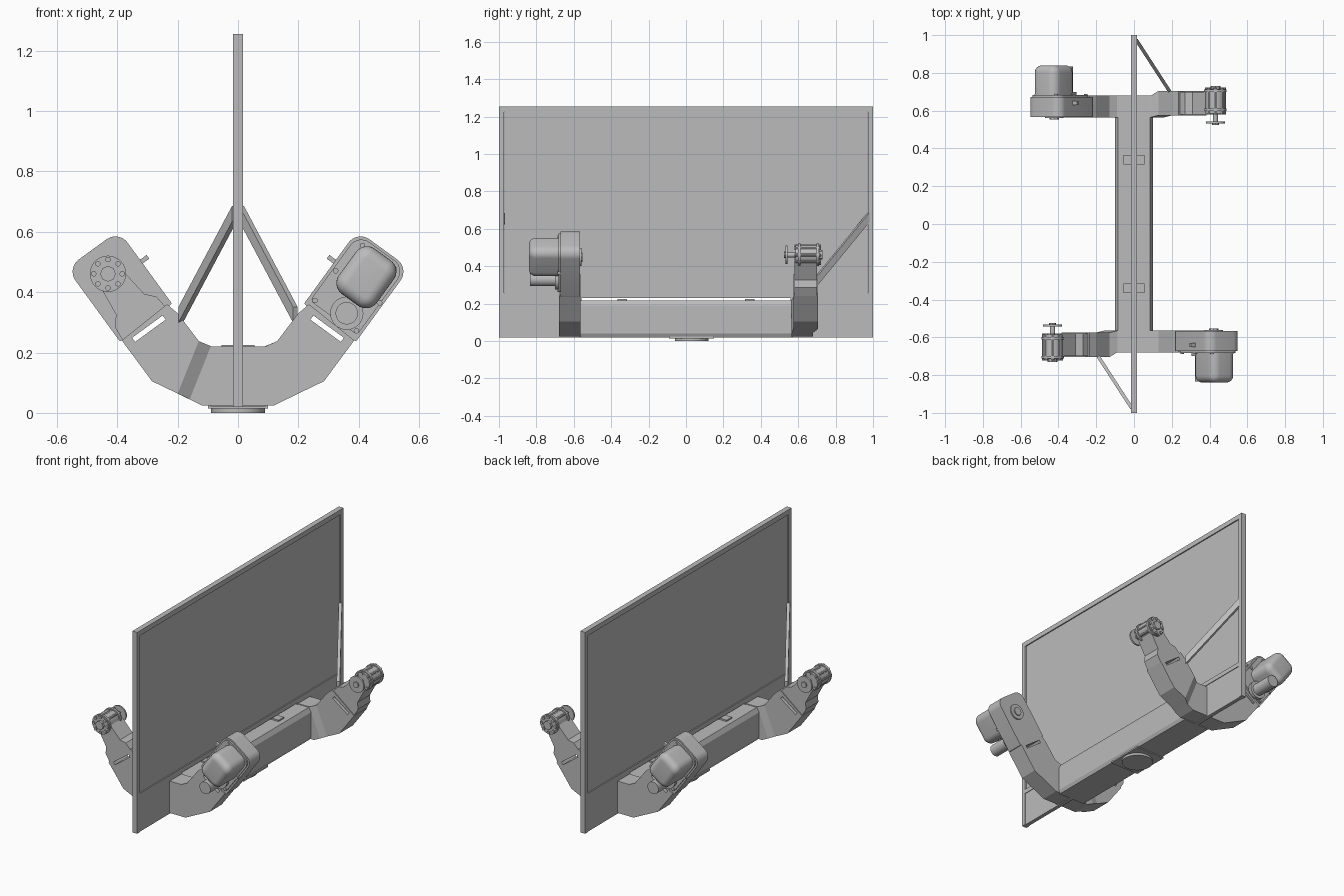
import bpy, bmesh, math
from mathutils import Vector, Matrix

if "Cube" in bpy.data.objects:
    bpy.data.objects.remove(bpy.data.objects["Cube"])

grey = bpy.data.materials.new("machine grey")
grey.use_nodes = True
COLOUR = (0.5, 0.5, 0.5, 1)
grey.diffuse_color = COLOUR
grey.node_tree.nodes["Principled BSDF"].inputs["Base Color"].default_value = COLOUR

U, V, O = Vector((0.59, 0.81)), Vector((-0.81, 0.59)), Vector((0.31, 0.295))


def arm_point(u, v, side):
    """Position along and across an arm, as x and z."""
    p = O + U * u + V * v
    return (p.x * side, p.y)


def finish(name, bm):
    bmesh.ops.recalc_face_normals(bm, faces=bm.faces)
    mesh = bpy.data.meshes.new(name)
    bm.to_mesh(mesh)
    bm.free()
    mesh.materials.append(grey)
    ob = bpy.data.objects.new(name, mesh)
    bpy.context.collection.objects.link(ob)
    return ob


def apply(ob, kind, **settings):
    bpy.context.view_layer.objects.active = ob
    mod = ob.modifiers.new(kind, kind)
    for key, value in settings.items():
        setattr(mod, key, value)
    bpy.ops.object.modifier_apply(modifier=mod.name)


def smooth(ob):
    bpy.ops.object.select_all(action="DESELECT")
    ob.select_set(True)
    bpy.context.view_layer.objects.active = ob
    bpy.ops.object.shade_smooth_by_angle(angle=math.radians(35))


def prism(name, points, y0, y1):
    """Extrude an x-z outline along y."""
    bm = bmesh.new()
    ends = [[bm.verts.new((x, y, z)) for x, z in points] for y in (y0, y1)]
    for e in ends:
        bm.faces.new(e)
    n = len(points)
    for i in range(n):
        j = (i + 1) % n
        bm.faces.new((ends[0][i], ends[0][j], ends[1][j], ends[1][i]))
    return finish(name, bm)


def box(name, lo, hi):
    return prism(name, [(lo[0], lo[2]), (hi[0], lo[2]), (hi[0], hi[2]), (lo[0], hi[2])], lo[1], hi[1])


def disc(name, x, z, r, y0, y1, sides=32):
    ring = [(x + r * math.cos(math.tau * i / sides), z + r * math.sin(math.tau * i / sides)) for i in range(sides)]
    ob = prism(name, ring, y0, y1)
    smooth(ob)
    return ob


def rounded(u0, u1, v0, v1, r, side, base_r=None):
    """Rounded rectangle in arm coordinates; base_r rounds the lower corners."""
    out = []
    for k, (u, v) in enumerate([(u1, v1), (u0, v1), (u0, v0), (u1, v0)]):
        c = r if k in (0, 3) or base_r is None else base_r
        cu, cv = u + (c if u == u0 else -c), v + (c if v == v0 else -c)
        for i in range(9):
            a = (k + i / 8) * math.pi / 2
            out.append(arm_point(cu + c * math.cos(a), cv + c * math.sin(a), side))
    return out


# Display panel: recessed sheet, border frame, foot plates
box("display_sheet", (-0.009, -0.97, 0.24), (0.009, 0.97, 1.23))
for s, side in ((-1, "front"), (1, "rear")):
    a, b = sorted((s * 0.972, s))
    box(side + "_frame_post", (-0.016, a, 0.02), (0.016, b, 1.255))
    a, b = sorted((s * 0.56, s * 0.972))
    box(side + "_foot_plate", (-0.012, a, 0.02), (0.012, b, 0.23))
for name, z0, z1 in (("top_rail", 1.225, 1.255), ("bottom_rail", 0.23, 0.257)):
    box(name, (-0.016, -0.972, z0), (0.016, 0.972, z1))

# Central beam with clips and the base mount
half = [(0.09, 0.02), (0.1, 0.04), (0.1, 0.19), (0.085, 0.216)]
prism("central_beam", half + [(-x, z) for x, z in reversed(half)], -0.57, 0.57)
for y in (-0.34, 0.34):
    box("beam_clip", (-0.055, y - 0.025, 0.21), (0.055, y + 0.025, 0.225))
box("base_plate", (-0.1, -0.09, 0.014), (0.1, 0.15, 0.024))
bm = bmesh.new()
bmesh.ops.create_cone(bm, cap_ends=True, segments=40, radius1=0.09, radius2=0.09, depth=0.016,
                      matrix=Matrix.Translation((0, 0.03, 0.008)))
smooth(finish("base_disc", bm))

# Everything below is made at the front, then turned half round for the rear
before = set(bpy.data.objects)

# Cradle: box section swept through inner and outer points, stepping forward on one side
wide, slim = (-0.705, -0.575), (-0.68, -0.565)
sections = [((0.235, 0.36), (0.385, 0.24), slim), ((0.2, 0.33), (0.285, 0.105), slim),
            ((0.13, 0.238), (0.2, 0.064), slim), ((0.09, 0.22), (0.12, 0.025), slim),
            ((-0.085, 0.22), (-0.12, 0.025), slim), ((-0.09, 0.221), (-0.16, 0.045), slim),
            ((-0.13, 0.238), (-0.2, 0.064), wide), ((-0.2, 0.33), (-0.285, 0.105), wide),
            ((-0.235, 0.36), (-0.385, 0.24), wide)]
bm = bmesh.new()
rings = []
for inner, outer, ys in sections:
    rings.append([bm.verts.new((p[0], y, p[1])) for p, y in
                  ((inner, ys[0]), (inner, ys[1]), (outer, ys[1]), (outer, ys[0]))])
for a, b in zip(rings, rings[1:]):
    for i in range(4):
        j = (i + 1) % 4
        bm.faces.new((a[i], a[j], b[j], b[i]))
bm.faces.new(rings[0])
bm.faces.new(rings[-1])
cradle = finish("front_cradle", bm)

# Slots through both cradle ends
for s in (-1, 1):
    slot = [arm_point(u, v, s) for u, v in ((-0.03, -0.06), (-0.03, 0.065), (-0.013, 0.065), (-0.013, -0.06))]
    cutter = prism("slot_cutter", slot, -0.8, -0.5)
    apply(cradle, "BOOLEAN", object=cutter, operation="DIFFERENCE", solver="EXACT")
    bpy.data.objects.remove(cutter)

# Drive housing with cover, motor and gear cap
smooth(prism("drive_housing", rounded(0, 0.3, -0.1, 0.113, 0.05, 1, 0.006), -0.672, -0.567))
smooth(prism("housing_cover", rounded(0.02, 0.292, -0.09, 0.103, 0.045, 1, 0.015), -0.682, -0.67))
motor = prism("drive_motor", rounded(0.1, 0.285, -0.08, 0.075, 0.045, 1), -0.84, -0.68)
bm = bmesh.new()
bm.from_mesh(motor.data)
rim = [e for e in bm.edges if all(v.co.y < -0.83 for v in e.verts)]
bmesh.ops.bevel(bm, geom=rim, offset=0.038, segments=6, profile=0.5, affect="EDGES")
bm.to_mesh(motor.data)
bm.free()
smooth(motor)
x, z = arm_point(0.058, -0.02, 1)
disc("gear_cap", x, z, 0.055, -0.7, -0.68)
disc("gear_motor", x, z, 0.037, -0.835, -0.69)
for u, v in ((0.03, -0.08), (0.03, 0.09), (0.15, 0.092), (0.15, -0.088), (0.27, 0.07), (0.27, -0.06)):
    x, z = arm_point(u, v, 1)
    disc("cover_screw", x, z, 0.009, -0.688, -0.67, 12)
x, z = arm_point(0.19, 0, 1)
disc("housing_rotor", x, z, 0.048, -0.57, -0.56)
disc("housing_rotor_hub", x, z, 0.026, -0.563, -0.553, 8)
prism("housing_peg", [arm_point(u, v, 1) for u, v in ((0.165, 0.11), (0.165, 0.14), (0.18, 0.14), (0.18, 0.11))],
      -0.65, -0.63)

# Slim neck on the other side
shape = [(0, -0.09), (0.05, -0.085), (0.08, -0.058), (0.19, -0.045)]
outline = shape + [(u, -v) for u, v in reversed(shape)]
prism("slim_neck", [arm_point(u, v, -1) for u, v in outline], -0.7, -0.58)

# Round head with flanges, bolts and a hand wheel facing inward
x, z = arm_point(0.205, 0, -1)
disc("head_barrel", x, z, 0.052, -0.715, -0.585)
for y in (-0.705, -0.605):
    disc("head_flange", x, z, 0.06, y - 0.007, y + 0.007)
disc("head_hub", x, z, 0.026, -0.73, -0.71, 8)
for i in range(8):
    a = math.tau * i / 8
    disc("head_bolt", x + 0.047 * math.cos(a), z + 0.047 * math.sin(a), 0.009, -0.722, -0.58, 10)
disc("wheel_shaft", x, z, 0.014, -0.59, -0.535, 16)
disc("hand_wheel", x, z, 0.05, -0.542, -0.532)
disc("wheel_nut", x, z, 0.018, -0.534, -0.524, 8)

# Diagonal brace from the cradle to the frame post
start, end = Vector((-0.19, -0.7, 0.325)), Vector((-0.012, -0.975, 0.66))
across = Vector((0, 0, 0.026))
thick = (end - start).cross(across).normalized() * 0.009
bm = bmesh.new()
ends = [[bm.verts.new(p + across * a + thick * b) for a, b in ((-1, -1), (1, -1), (1, 1), (-1, 1))]
        for p in (start, end)]
for e in ends:
    bm.faces.new(e)
for i in range(4):
    j = (i + 1) % 4
    bm.faces.new((ends[0][i], ends[0][j], ends[1][j], ends[1][i]))
finish("front_brace", bm)

# Rear copies
for ob in set(bpy.data.objects) - before:
    twin = ob.copy()
    twin.name = "rear_" + ob.name.replace("front_", "")
    twin.rotation_euler.z = math.pi
    bpy.context.collection.objects.link(twin)
